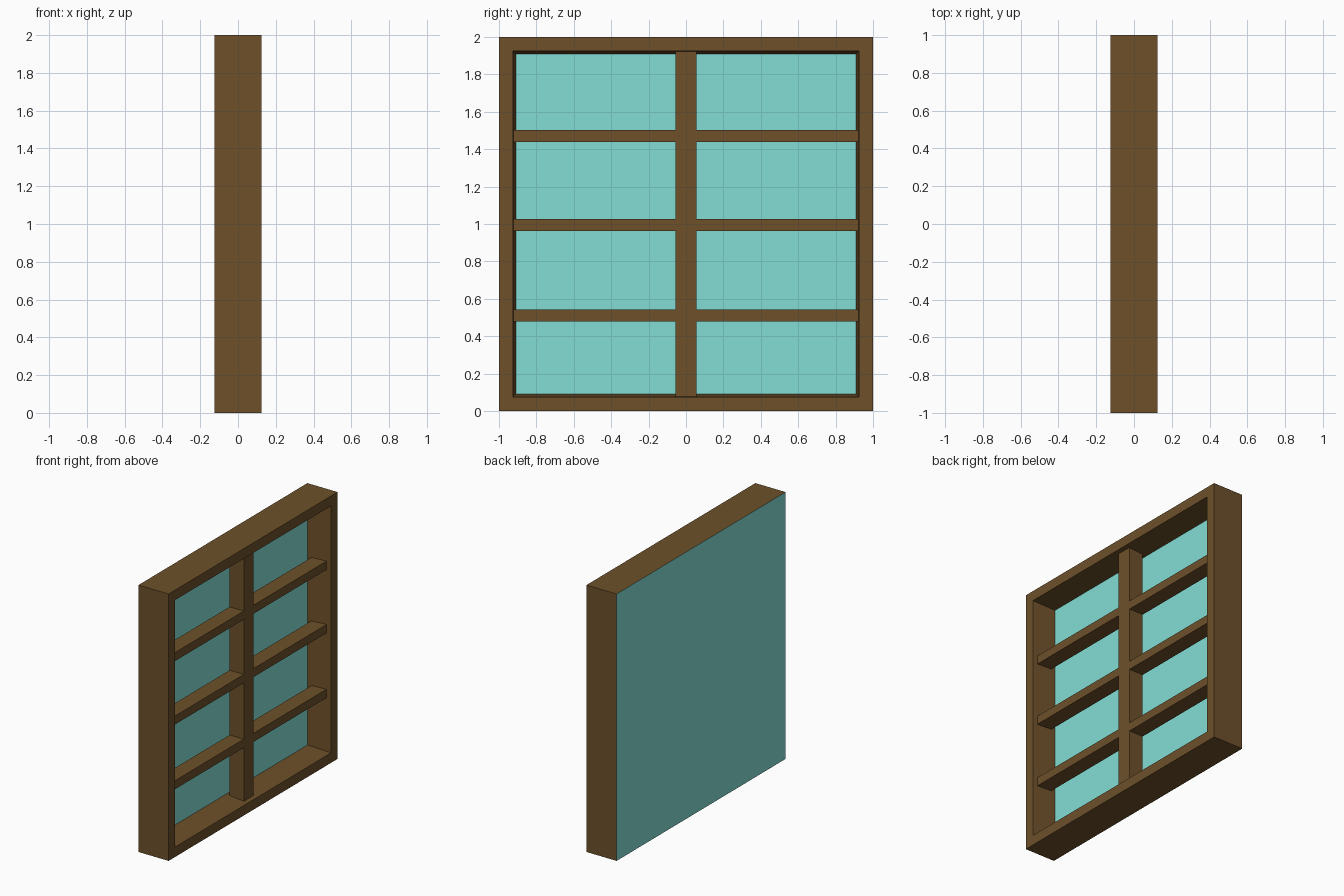
import bpy, bmesh

if "Cube" in bpy.data.objects:
    bpy.data.objects.remove(bpy.data.objects["Cube"])

def material(name, color):
    m = bpy.data.materials.new(name)
    m.diffuse_color = color
    m.use_nodes = True
    m.node_tree.nodes["Principled BSDF"].inputs["Base Color"].default_value = m.diffuse_color
    return m

WOOD = material("wood", (0.155, 0.081, 0.023, 1))
GLASS = material("glass", (0.23, 0.73, 0.67, 1))

def finish(name, bm, mat):
    mesh = bpy.data.meshes.new(name)
    bm.to_mesh(mesh)
    bm.free()
    mesh.materials.append(mat)
    ob = bpy.data.objects.new(name, mesh)
    bpy.context.collection.objects.link(ob)
    return ob

def square(bm, x, half):
    # Square loop facing x, centred at z = 1
    return [bm.verts.new((x, half * sy, 1 + half * sz))
            for sy, sz in ((-1, -1), (1, -1), (1, 1), (-1, 1))]

def box(name, lo, hi, mat):
    bm = bmesh.new()
    bmesh.ops.create_cube(bm, size=1)
    for v in bm.verts:
        v.co = [(a + b) / 2 + c * (b - a) for a, b, c in zip(lo, hi, v.co)]
    return finish(name, bm, mat)

BACK, FRONT, PANE = -0.125, 0.125, -0.06

# Outer frame: sides, front rim and slightly tapered inner walls
bm = bmesh.new()
loops = [square(bm, x, h) for x, h in
         ((BACK, 1.0), (FRONT, 1.0), (FRONT, 0.925), (PANE, 0.91))]
for a, b in zip(loops, loops[1:]):
    for i in range(4):
        j = (i + 1) % 4
        bm.faces.new((a[i], a[j], b[j], b[i]))
finish("window_frame", bm, WOOD)

# Glass: recessed inner face and full-size back face
bm = bmesh.new()
bm.faces.new(square(bm, PANE, 0.91))
bm.faces.new(square(bm, BACK, 1.0)[::-1])
finish("glass_pane", bm, GLASS)

# Central upright, standing clear of the glass
box("upright_bar", (-0.03, -0.057, 0.073), (0.09, 0.057, 1.927), WOOD)

# Three crossbars, a hair behind the upright
for i, z in enumerate((0.51, 0.995, 1.47)):
    box(f"crossbar_{i + 1}", (-0.03, -0.921, z - 0.032), (0.088, 0.921, z + 0.032), WOOD)
